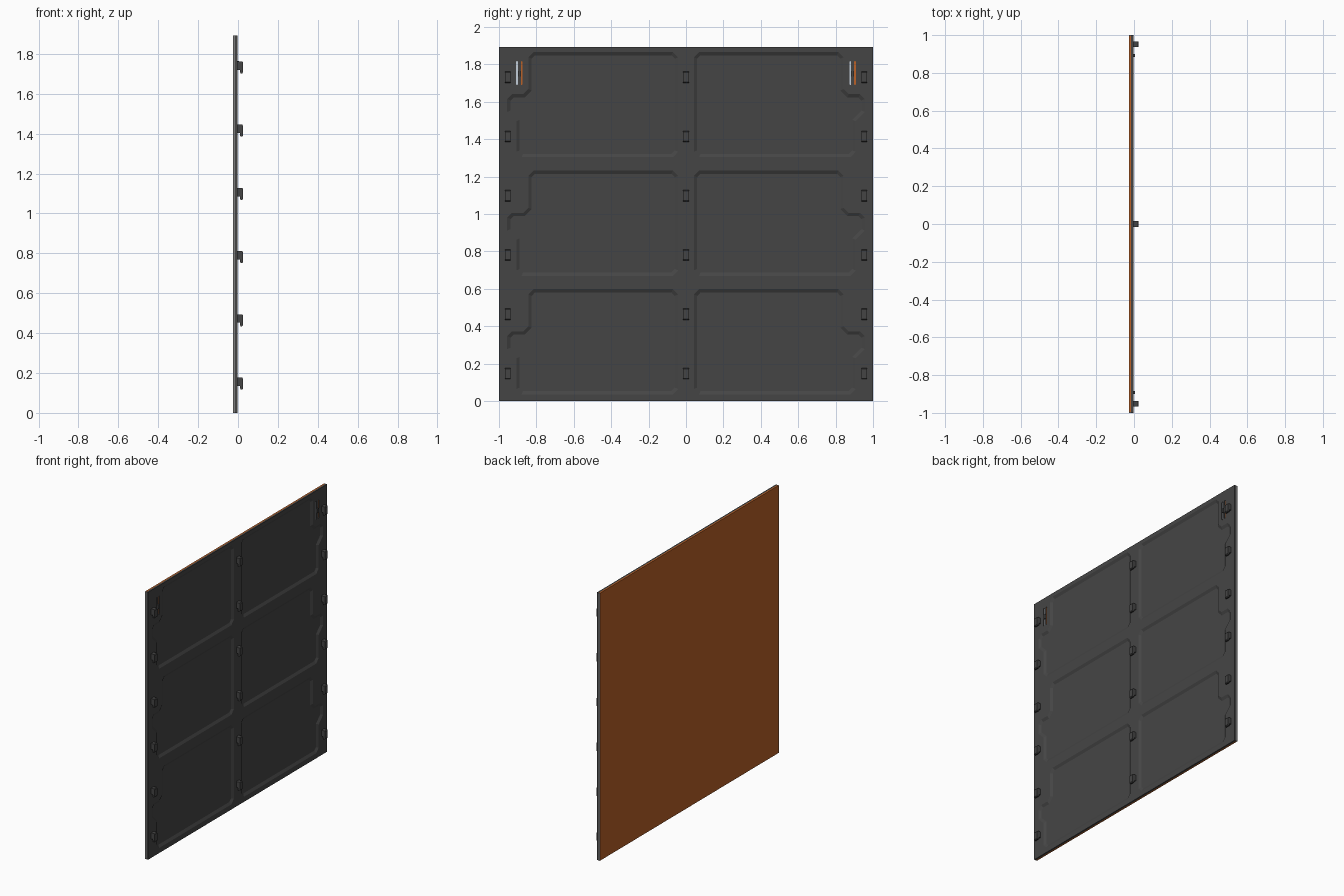
import bpy, bmesh

if "Cube" in bpy.data.objects:
    bpy.data.objects.remove(bpy.data.objects["Cube"])

H = 1.893                      # panel height
XB, XM, XF = -0.026, -0.015, -0.003   # back, joint and front planes


def material(name, rgb):
    m = bpy.data.materials.new(name)
    m.diffuse_color = (*rgb, 1)
    m.use_nodes = True
    m.node_tree.nodes["Principled BSDF"].inputs["Base Color"].default_value = m.diffuse_color
    return m


ORANGE = material("orange_board", (0.5, 0.12, 0.02))
DARK = material("dark_frame", (0.06, 0.06, 0.06))
GREY = material("grey_trim", (0.2, 0.2, 0.2))
PALE = material("pale_marker", (0.55, 0.62, 0.7))


def finish(bm, name, mat=None):
    bmesh.ops.recalc_face_normals(bm, faces=bm.faces)
    me = bpy.data.meshes.new(name)
    bm.to_mesh(me)
    bm.free()
    ob = bpy.data.objects.new(name, me)
    bpy.context.collection.objects.link(ob)
    if mat:
        me.materials.append(mat)
    return ob


def add_prism(bm, pts, vec):
    """Extrude a closed 3D outline along vec; returns the end face."""
    a = [bm.verts.new(p) for p in pts]
    b = [bm.verts.new([p[i] + vec[i] for i in range(3)]) for p in pts]
    n = len(a)
    bm.faces.new(a[::-1])
    for i in range(n):
        bm.faces.new((a[i], a[(i + 1) % n], b[(i + 1) % n], b[i]))
    return bm.faces.new(b)


def add_box(bm, x0, x1, y0, y1, z0, z1):
    add_prism(bm, [(x0, y0, z0), (x0, y1, z0), (x0, y1, z1), (x0, y0, z1)],
              (x1 - x0, 0, 0))


def box(name, mat, *dims):
    bm = bmesh.new()
    add_box(bm, *dims)
    return finish(bm, name, mat)


# Orange outer board and grey edge trims
box("outer_board", ORANGE, XB, XM, -0.996, 0.996, 0, H)
bm = bmesh.new()
for s in (-1, 1):
    add_box(bm, XB, XM, s * 0.996, s, 0, H)
finish(bm, "side_trims", GREY)

# Dark inner frame
frame = box("inner_frame", DARK, XM, XF, -1, 1, 0, H)

# Sloped pocket cutters, mirrored left and right, in three rows
outline = [(0.042, 1.333), (0.042, 1.838), (0.07, 1.867), (0.815, 1.867),
           (0.843, 1.838), (0.843, 1.668), (0.870, 1.641), (0.930, 1.641),
           (0.956, 1.615), (0.956, 1.546), (0.907, 1.497), (0.907, 1.333),
           (0.879, 1.304), (0.07, 1.304)]
bm = bmesh.new()
for row in range(3):
    for s in (-1, 1):
        pts = [(XF + 0.01, s * y, z - row * 0.634) for y, z in outline]
        if s < 0:
            pts.reverse()
        floor = add_prism(bm, pts, (-0.01, 0, 0))
        floor.normal_update()
        if floor.normal.x > 0:
            floor.normal_flip()
        bmesh.ops.inset_region(bm, faces=[floor], thickness=0.018,
                               use_even_offset=True)
        for v in floor.verts:
            v.co.x = XF - 0.010


# Narrow marker slots near the top corners
def slot_outline(x, y, hw=0.006, z0=1.688, z1=1.82, c=0.004):
    return [(x, y - hw, z0 + c), (x, y - hw + c, z0), (x, y + hw - c, z0),
            (x, y + hw, z0 + c), (x, y + hw, z1 - c), (x, y + hw - c, z1),
            (x, y - hw + c, z1), (x, y - hw, z1 - c)]


slots = [(cy + off, off) for cy in (-0.891, 0.891) for off in (-0.0125, 0.0125)]
for y, off in slots:
    add_prism(bm, slot_outline(XF + 0.01, y), (-0.016, 0, 0))
cutter = finish(bm, "pocket_cutter")
cutter.hide_render = True

mod = frame.modifiers.new("pockets", 'BOOLEAN')
mod.operation = 'DIFFERENCE'
mod.solver = 'EXACT'
mod.object = cutter
bpy.context.view_layer.objects.active = frame
bpy.ops.object.modifier_apply(modifier=mod.name)
bpy.data.objects.remove(cutter)

# Coloured strips in the slots and a small slider knob between each pair
for name, mat, sign in (("pale_markers", PALE, -1), ("orange_markers", ORANGE, 1)):
    bm = bmesh.new()
    for y, off in slots:
        if off * sign > 0:
            add_prism(bm, slot_outline(XF - 0.007, y, 0.005, 1.69, 1.818), (0.003, 0, 0))
    finish(bm, name, mat)
bm = bmesh.new()
for y in (-0.891, 0.891):
    add_box(bm, XF - 0.003, 0.004, y - 0.008, y + 0.008, 1.735, 1.765)
finish(bm, "slider_knobs", DARK)

# Mounting hooks: stem on the frame with a chamfered hanging lip
hook = [(XF - 0.002, 0.030), (0.021, 0.030), (0.025, 0.025), (0.025, -0.025),
        (0.021, -0.030), (0.012, -0.030), (0.009, -0.012), (XF - 0.002, -0.012)]
bm = bmesh.new()
for i in range(6):
    for y in (-0.952, 0, 0.952):
        z = 0.147 + i * 0.317
        add_prism(bm, [(a, y - 0.015, z + b) for a, b in hook], (0, 0.03, 0))
finish(bm, "mounting_hooks", DARK)
